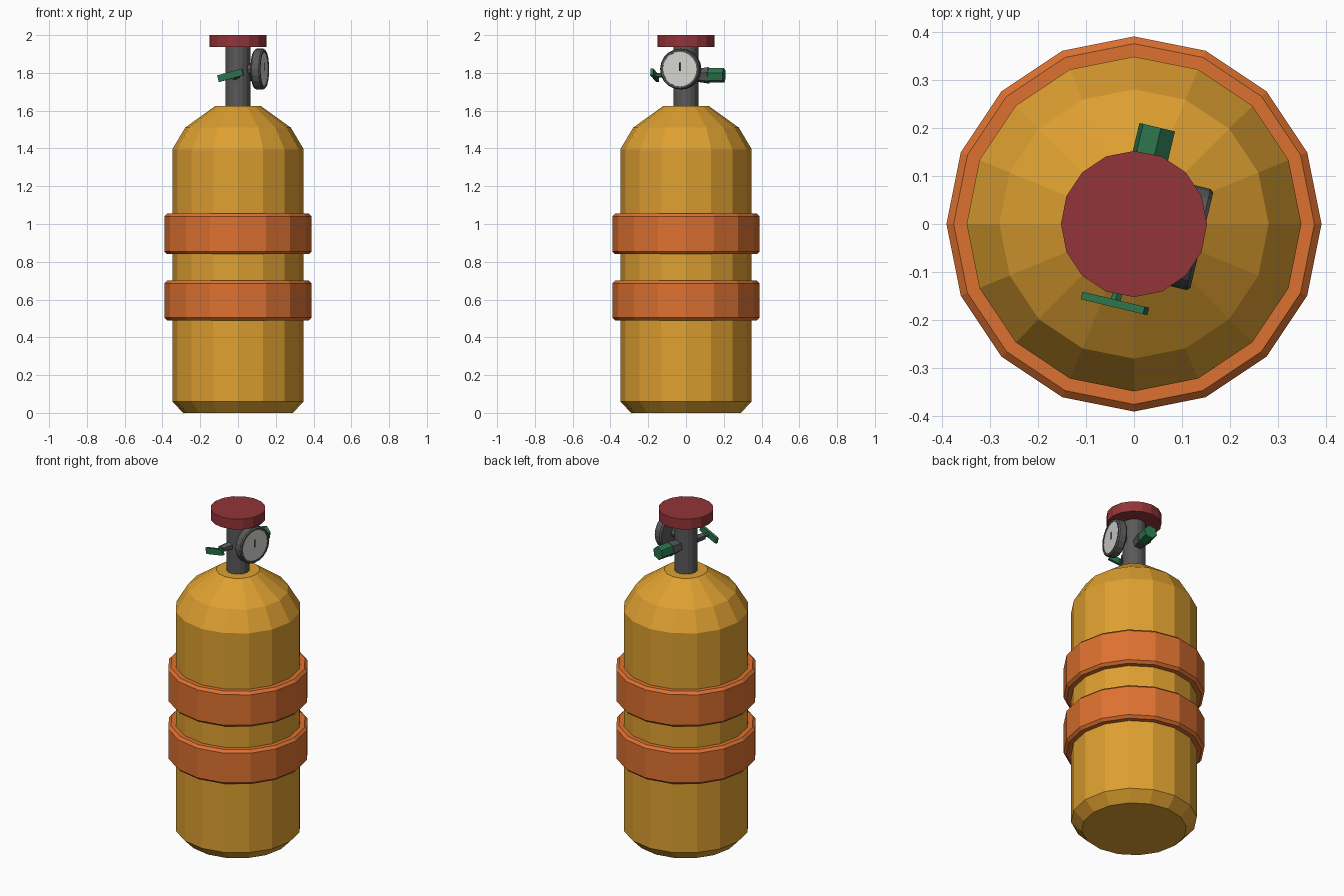
import bpy, bmesh, math
from mathutils import Matrix, Vector

if "Cube" in bpy.data.objects:
    bpy.data.objects.remove(bpy.data.objects["Cube"])


def material(name, rgb):
    m = bpy.data.materials.new(name)
    m.diffuse_color = (*rgb, 1)
    m.use_nodes = True
    m.node_tree.nodes["Principled BSDF"].inputs["Base Color"].default_value = m.diffuse_color
    return m


YELLOW = material("tank yellow", (0.73, 0.35, 0.03))
ORANGE = material("band orange", (0.72, 0.165, 0.03))
RED = material("cap red", (0.29, 0.035, 0.04))
GREEN = material("handle green", (0.025, 0.17, 0.07))
GREY = material("metal grey", (0.1, 0.1, 0.1))
WHITE = material("dial white", (0.65, 0.65, 0.63))
BLACK = material("needle black", (0.02, 0.02, 0.02))


def finish(bm, name, mat, matrix):
    bmesh.ops.recalc_face_normals(bm, faces=bm.faces)
    bm.transform(matrix)
    me = bpy.data.meshes.new(name)
    bm.to_mesh(me)
    bm.free()
    me.materials.append(mat)
    ob = bpy.data.objects.new(name, me)
    bpy.context.collection.objects.link(ob)
    return ob


def lathe(name, profile, mat, sides=16, matrix=Matrix(), closed=False, phase=0.0):
    """Spin (radius, height) points round z; cap the ends or join them in a loop."""
    bm = bmesh.new()
    rings = []
    for r, z in profile:
        rings.append([bm.verts.new((r * math.cos(phase + math.tau * i / sides),
                                    r * math.sin(phase + math.tau * i / sides), z))
                      for i in range(sides)])
    pairs = list(zip(rings, rings[1:]))
    if closed:
        pairs.append((rings[-1], rings[0]))
    else:
        bm.faces.new(rings[0])
        bm.faces.new(rings[-1])
    for a, b in pairs:
        for i in range(sides):
            j = (i + 1) % sides
            bm.faces.new((a[i], a[j], b[j], b[i]))
    return finish(bm, name, mat, matrix)


def box(name, size, mat, matrix):
    bm = bmesh.new()
    bmesh.ops.create_cube(bm, size=1)
    bmesh.ops.scale(bm, vec=Vector(size), verts=bm.verts)
    return finish(bm, name, mat, matrix)


# Tank
lathe("tank", [(0.29, 0), (0.348, 0.06), (0.348, 1.395), (0.28, 1.51), (0.12, 1.625)], YELLOW)

# Two chamfered bands
for name, z0, z1 in (("lower_band", 0.49, 0.70), ("upper_band", 0.84, 1.055)):
    c = 0.015
    lathe(name, [(0.335, z0), (0.375, z0), (0.39, z0 + c), (0.39, z1 - c),
                 (0.375, z1), (0.335, z1)], ORANGE, closed=True)

# Valve stem and red cap
lathe("valve_stem", [(0.065, 1.6), (0.065, 1.95)], GREY)
lathe("valve_cap", [(0.152, 1.938), (0.152, 2.0)], RED)

# Fittings are turned slightly about the stem
turn = Matrix.Rotation(math.radians(-13.5), 4, 'Z')


def outward(angle, z):
    """Frame whose local z points away from the stem."""
    return (turn @ Matrix.Translation((0, 0, z)) @ Matrix.Rotation(math.radians(angle), 4, 'Z')
            @ Matrix.Rotation(math.pi / 2, 4, 'Y'))


# Pressure gauge
g = outward(0, 1.82)
lathe("gauge_pipe", [(0.03, 0.04), (0.03, 0.10)], GREY, 8, g)
lathe("gauge_case", [(0.10, 0.092), (0.108, 0.10), (0.108, 0.138), (0.102, 0.145),
                     (0.092, 0.145), (0.092, 0.139)], GREY, 20, g)
lathe("gauge_dial", [(0.092, 0.137), (0.092, 0.141)], WHITE, 20, g)
box("gauge_needle", (0.045, 0.006, 0.003), BLACK, g @ Matrix.Translation((-0.012, 0, 0.142)))

# Rear outlet with green plug
o = outward(90, 1.787)
lathe("outlet_pipe", [(0.032, 0.04), (0.045, 0.125)], GREY, 6, o, phase=0.2)
lathe("outlet_plug", [(0.04, 0.12), (0.04, 0.207)], GREEN, 6, o, phase=0.2)

# Front tap with tilted green handle
t = outward(-90, 1.787)
lathe("tap_pipe", [(0.026, 0.04), (0.022, 0.125)], GREY, 6, t)
lathe("tap_shaft", [(0.012, 0.12), (0.012, 0.168)], GREEN, 6, t)
tilt = Matrix.Rotation(math.radians(15), 4, 'Z')
box("tap_handle", (0.036, 0.138, 0.016), GREEN, t @ Matrix.Translation((0, 0, 0.17)) @ tilt)
